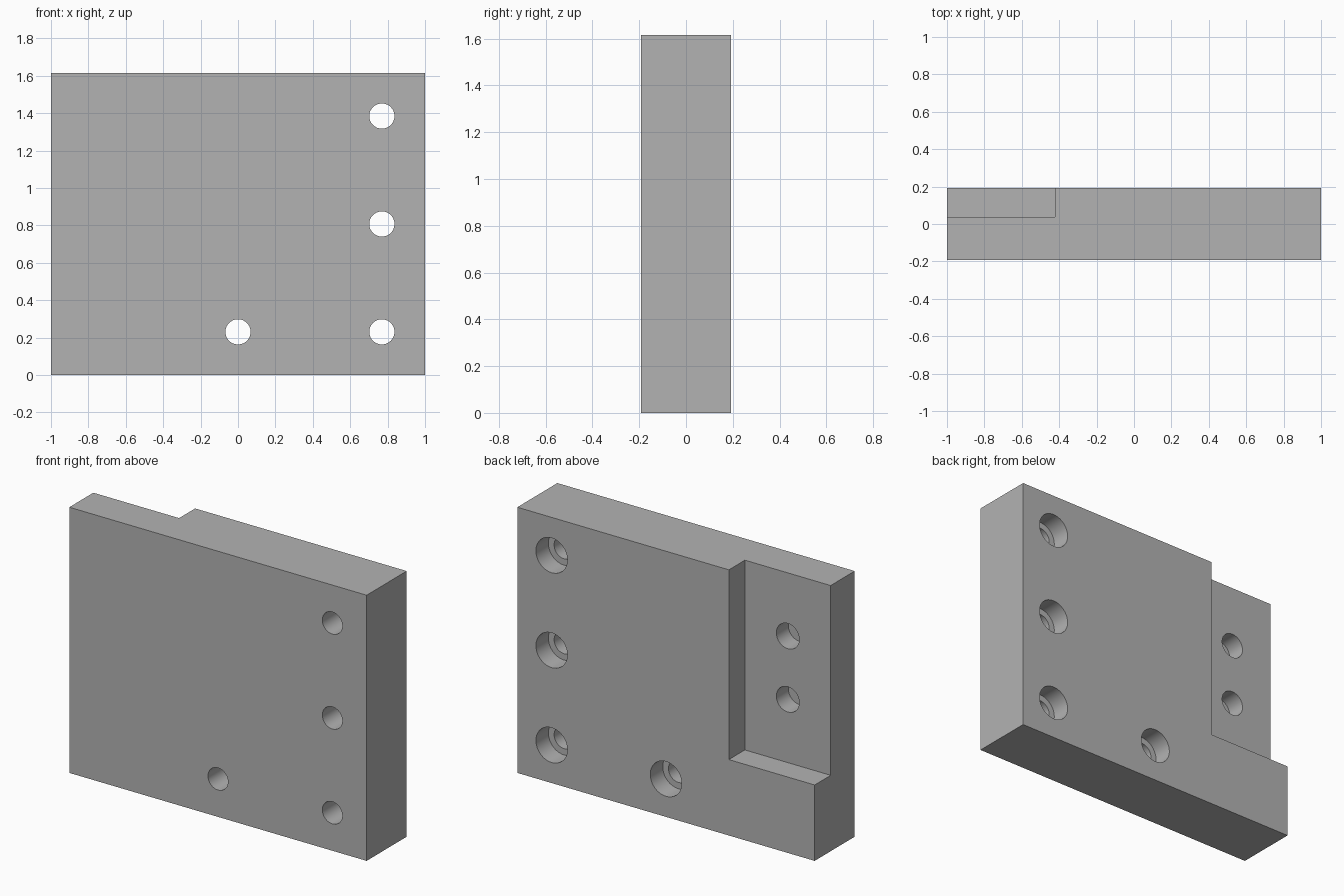
import bpy
import math

if "Cube" in bpy.data.objects:
    bpy.data.objects.remove(bpy.data.objects["Cube"])

U = 1 / 26            # design module
W, D, H = 52 * U, 10 * U, 42 * U
BACK = D / 2

grey = bpy.data.materials.new("plain_grey")
grey.diffuse_color = (0.45, 0.45, 0.45, 1)
grey.use_nodes = True
grey.node_tree.nodes["Principled BSDF"].inputs["Base Color"].default_value = grey.diffuse_color


def box(name, x0, x1, y0, y1, z0, z1):
    bpy.ops.mesh.primitive_cube_add(
        size=1, location=((x0 + x1) / 2, (y0 + y1) / 2, (z0 + z1) / 2))
    ob = bpy.context.object
    ob.name = name
    ob.scale = (x1 - x0, y1 - y0, z1 - z0)
    bpy.ops.object.transform_apply(location=True, rotation=False, scale=True)
    ob.data.materials.append(grey)
    return ob


def bore(name, x, z, radius, y0, y1):
    bpy.ops.mesh.primitive_cylinder_add(
        vertices=64, radius=radius, depth=y1 - y0,
        location=(x, (y0 + y1) / 2, z), rotation=(math.pi / 2, 0, 0))
    ob = bpy.context.object
    ob.name = name
    ob.data.materials.append(grey)
    return ob


def cut(target, cutter):
    mod = target.modifiers.new("cut", 'BOOLEAN')
    mod.operation = 'DIFFERENCE'
    mod.solver = 'EXACT'
    mod.object = cutter
    bpy.context.view_layer.objects.active = target
    bpy.ops.object.modifier_apply(modifier=mod.name)
    bpy.data.objects.remove(cutter, do_unlink=True)


# Main plate
plate = box("mounting_plate", -W / 2, W / 2, -D / 2, D / 2, 0, H)

# Corner pocket, open at the top and at one side
floor_y = U
cut(plate, box("pocket_cutter", -W / 2 - 0.2, -11 * U, floor_y, BACK + 0.2, 12 * U, H + 0.2))

# Counterbored through holes
for x, z in ((20, 6), (20, 21), (20, 36), (0, 6)):
    cut(plate, bore("counterbore_cutter", x * U, z * U, 2.75 * U, BACK - 0.12, BACK + 0.1))
    cut(plate, bore("through_cutter", x * U, z * U, 1.75 * U, -D / 2 - 0.1, BACK + 0.1))

# Blind holes in the pocket floor
for z in (22, 32):
    cut(plate, bore("blind_cutter", -18.5 * U, z * U, 2 * U, floor_y - 3 * U, floor_y + 0.1))

# Smooth bores, crisp edges, one material slot
while len(plate.data.materials) > 1:
    plate.data.materials.pop()
for poly in plate.data.polygons:
    poly.material_index = 0
bpy.ops.object.select_all(action='DESELECT')
plate.select_set(True)
bpy.context.view_layer.objects.active = plate
bpy.ops.object.shade_smooth_by_angle(angle=math.radians(30))
